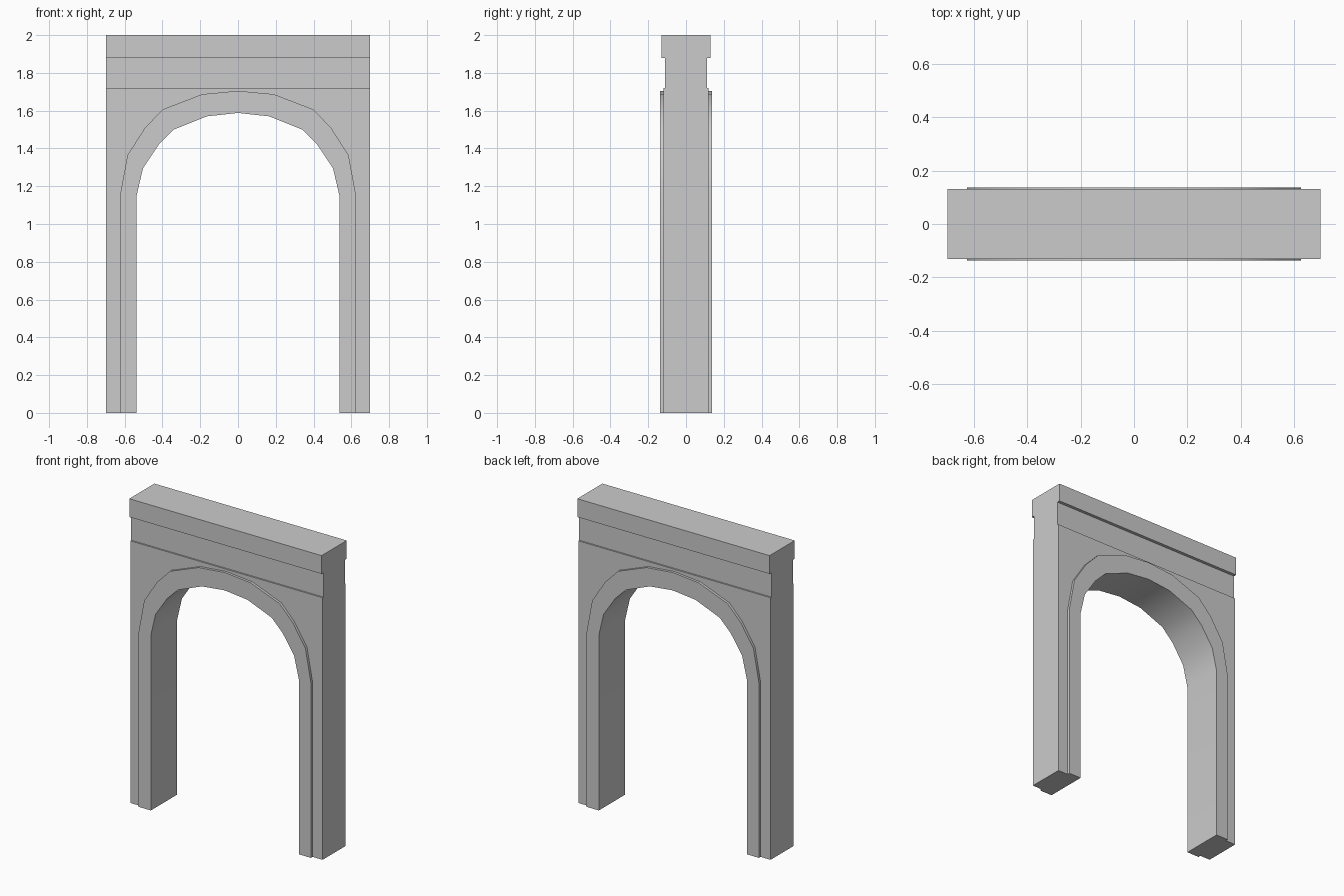
import bpy, bmesh, math

if "Cube" in bpy.data.objects:
    bpy.data.objects.remove(bpy.data.objects["Cube"])

W = 0.698          # half width
WALL_Y = 0.12      # wall half depth
TRIM_Y = 0.137     # arch surround half depth
WALL_TOP = 1.72


def finish(name, bm):
    bmesh.ops.remove_doubles(bm, verts=bm.verts, dist=1e-5)
    bmesh.ops.recalc_face_normals(bm, faces=bm.faces)
    mesh = bpy.data.meshes.new(name)
    bm.to_mesh(mesh)
    bm.free()
    obj = bpy.data.objects.new(name, mesh)
    bpy.context.collection.objects.link(obj)
    return obj


def loft(bm, rows, caps=False):
    """Skin quads between point rows; optionally cap both row ends."""
    rows = [[bm.verts.new(p) for p in row] for row in rows]
    for a, b in zip(rows, rows[1:]):
        for i in range(len(a) - 1):
            bm.faces.new((a[i], a[i + 1], b[i + 1], b[i]))
    if caps:
        for i in (0, -1):
            bm.faces.new([r[i] for r in rows])


def full_arch(half):
    """Mirror a right-hand half curve that ends on the centre line."""
    return half + [(-x, z) for x, z in half[-2::-1]]


inner = full_arch([(0.537, 0), (0.537, 1.15), (0.503, 1.295), (0.42, 1.42),
                   (0.34, 1.50), (0.165, 1.57), (0, 1.588)])
outer = full_arch([(0.625, 0), (0.625, 1.15), (0.585, 1.365), (0.492, 1.51),
                   (0.398, 1.607), (0.19, 1.687), (0, 1.705)])

# Arch surround: stepped section carried around the opening
bm = bmesh.new()
section = [(outer, -WALL_Y), (outer, -TRIM_Y), (inner, -TRIM_Y),
           (inner, TRIM_Y), (outer, TRIM_Y), (outer, WALL_Y)]
loft(bm, [[(x, y, z) for x, z in curve] for curve, y in section], caps=True)
surround = finish("arch_surround", bm)
bpy.context.view_layer.objects.active = surround
surround.select_set(True)
bpy.ops.object.shade_smooth_by_angle(angle=math.radians(30))

# Wall: front and back faces around the arch, plus feet, sides and top
bm = bmesh.new()
frame = [(-0.625, 0), (-W, 0), (-W, WALL_TOP), (W, WALL_TOP), (W, 0), (0.625, 0)]
for y in (-WALL_Y, WALL_Y):
    bm.faces.new([bm.verts.new((x, y, z)) for x, z in outer + frame[1:-1]])
loft(bm, [[(x, y, z) for x, z in frame] for y in (-WALL_Y, WALL_Y)])
finish("wall", bm)

# Entablature: recessed frieze under a projecting cornice
bm = bmesh.new()
half = [(0.11, WALL_TOP), (0.11, 1.88), (0.13, 1.88), (0.13, 2.0)]
profile = half + [(-y, z) for y, z in reversed(half)]
profile.append(profile[0])
loft(bm, [[(x, y, z) for y, z in profile] for x in (-W, W)])
for x in (-W, W):
    bm.faces.new([bm.verts.new((x, y, z)) for y, z in profile[:-1]])
finish("frieze_and_cornice", bm)
